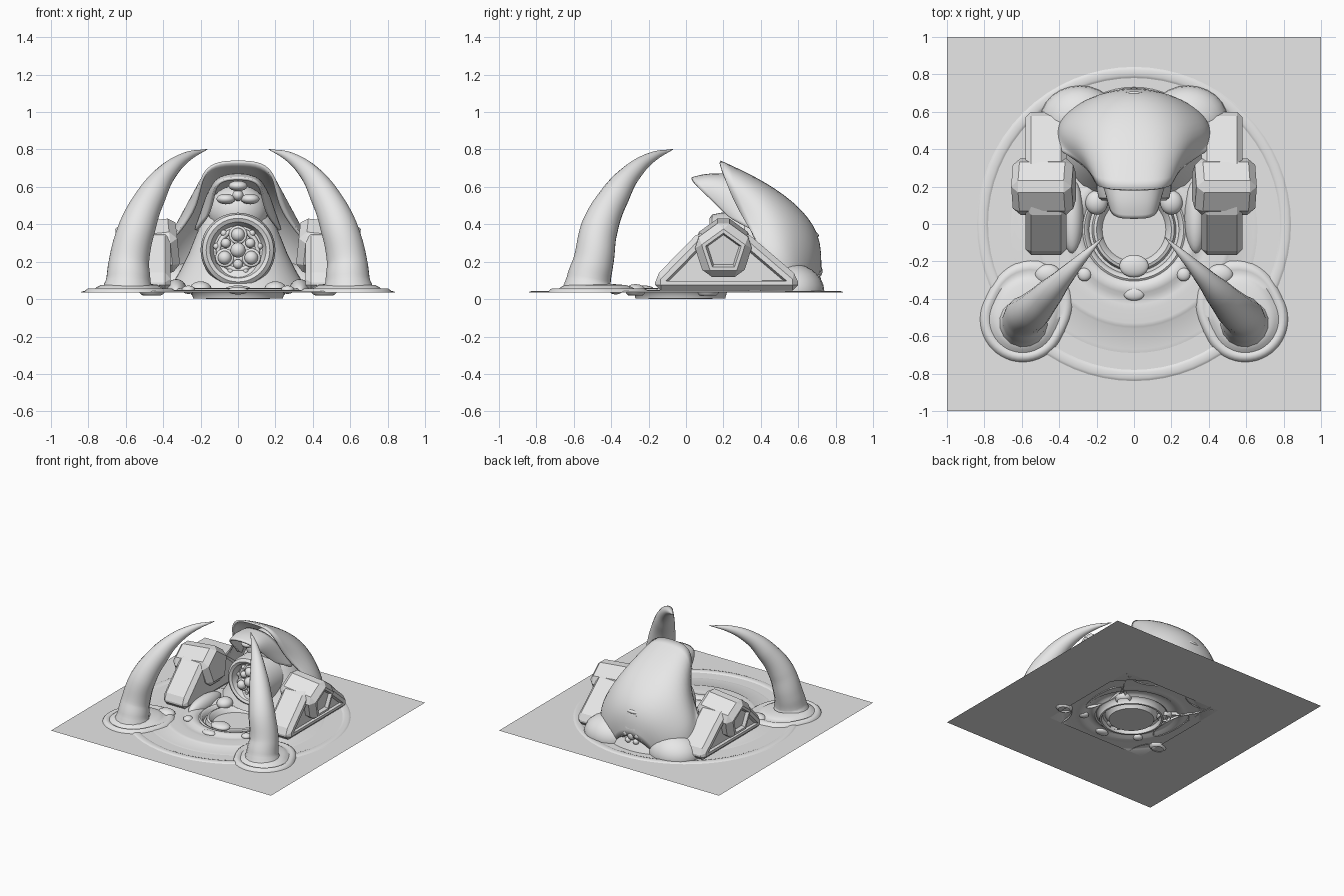
import bpy, bmesh, math
from mathutils import Vector, Matrix

if "Cube" in bpy.data.objects:
    bpy.data.objects.remove(bpy.data.objects["Cube"])

stone = bpy.data.materials.new("light_grey")
stone.diffuse_color = (0.8, 0.8, 0.8, 1)
stone.use_nodes = True
stone.node_tree.nodes["Principled BSDF"].inputs["Base Color"].default_value = stone.diffuse_color


def finish(bm, name, mirror=False, angle=35, subsurf=0, thick=0, floor=None):
    if floor is not None:
        # trim everything below the floor height
        bmesh.ops.bisect_plane(bm, geom=bm.verts[:] + bm.edges[:] + bm.faces[:], plane_co=(0, 0, floor),
                               plane_no=(0, 0, 1), clear_inner=True)
    bmesh.ops.recalc_face_normals(bm, faces=bm.faces)
    me = bpy.data.meshes.new(name)
    bm.to_mesh(me)
    bm.free()
    ob = bpy.data.objects.new(name, me)
    bpy.context.collection.objects.link(ob)
    me.materials.append(stone)
    bpy.ops.object.select_all(action='DESELECT')
    bpy.context.view_layer.objects.active = ob
    ob.select_set(True)
    if angle:
        bpy.ops.object.shade_smooth_by_angle(angle=math.radians(angle))
    if mirror:
        ob.modifiers.new("mirror", 'MIRROR').use_mirror_merge = False
    if subsurf:
        m = ob.modifiers.new("smooth", 'SUBSURF')
        m.levels = m.render_levels = subsurf
    if thick:
        m = ob.modifiers.new("thickness", 'SOLIDIFY')
        m.thickness, m.offset = thick, 0
    return ob


def loft(rows, closed=False):
    bm = bmesh.new()
    vs = [[bm.verts.new(p) for p in row] for row in rows]
    n = len(rows[0])
    for a, b in zip(vs, vs[1:]):
        for i in range(n if closed else n - 1):
            j = (i + 1) % n
            bm.faces.new((a[i], a[j], b[j], b[i]))
    return bm


def arch(half):
    # half arch (centre outwards) completed on the -x side
    return [(-x, y, z) for x, y, z in reversed(half[1:])] + half


def lathe(profile, centre, n=64, sy=1.0, facing=False):
    # facing=True turns the axis from +z to -y
    rows = []
    for r, h in profile:
        row = []
        for i in range(n):
            a = 2 * math.pi * i / n
            p = Vector((r * math.cos(a), sy * r * math.sin(a), h))
            if facing:
                p = Vector((p.x, -p.z, p.y))
            row.append(p + Vector(centre))
        rows.append(row)
    bm = loft(rows, True)
    bmesh.ops.remove_doubles(bm, verts=bm.verts, dist=0.0005)
    return bm


def torus(name, R, r, centre, facing=False, flat=1.0, floor=None):
    prof = [(R + r * math.cos(t * math.pi / 6), flat * r * math.sin(t * math.pi / 6)) for t in range(13)]
    return finish(lathe(prof, centre, 64, 1, facing), name, angle=60, floor=floor)


def balls(name, items, mirror=False, floor=None):
    bm = bmesh.new()
    for c, s in items:
        m = Matrix.Translation(c) @ Matrix.Diagonal((*s, 1))
        bmesh.ops.create_uvsphere(bm, u_segments=24, v_segments=14, radius=1, matrix=m)
    return finish(bm, name, mirror, 60, floor=floor)


def prism(profile, x0, x1, bevel, inset, depth):
    # side profile (y, z) extruded across x, bevelled, outer face recessed
    bm = bmesh.new()
    f = bm.faces.new([bm.verts.new((x0, y, z)) for y, z in profile])
    g = bmesh.ops.extrude_face_region(bm, geom=[f])['geom']
    bmesh.ops.translate(bm, verts=[v for v in g if isinstance(v, bmesh.types.BMVert)], vec=(x1 - x0, 0, 0))
    # keep the cap that the extrusion may have dropped
    bmesh.ops.holes_fill(bm, edges=bm.edges[:])
    bmesh.ops.recalc_face_normals(bm, faces=bm.faces)
    bmesh.ops.bevel(bm, geom=bm.edges[:], offset=bevel, segments=1, affect='EDGES')
    bm.normal_update()
    out = max((f for f in bm.faces if f.normal.x > 0.95), key=lambda f: f.calc_area())
    bmesh.ops.inset_region(bm, faces=[out], thickness=inset)
    bmesh.ops.inset_region(bm, faces=[out], thickness=0.012, depth=-depth)
    return bm


# Ground plate with a square opening
G = 0.035
sq = [(-1, -1), (1, -1), (1, 1), (-1, 1)]
finish(loft([[(x * k, y * k, G) for x, y in sq] for k in (1, 0.45)], True), "ground_plate", angle=0)
torus("outer_ring", 0.81, 0.03, (0, 0, G), flat=0.3, floor=G)

# Stepped basin
basin = [(0, .001), (.17, .001), (.185, .028), (.2, .042), (.215, .036), (.225, .004), (.24, .004),
         (.25, .04), (.265, .047), (.275, .04), (.29, .052), (.31, .058), (.34, .056), (.36, .042),
         (.4, .044), (.43, .048), (.46, .044), (.5, .047), (.52, .044), (.53, .038), (.64, .039), (.66, .0355)]
finish(lathe(basin, (0, -.03, 0)), "stepped_basin", angle=50)
balls("basin_knobs", [((0, -.225, .045), (.078, .06, .028)), ((0, -.375, .045), (.055, .035, .02))], floor=.02)
balls("basin_side_knobs", [((.2, .115, .05), (.06, .065, .045)), ((.265, -.27, .05), (.036, .036, .022)),
                           ((.46, -.27, .045), (.07, .055, .035))], True, floor=.02)

# Tusk sockets: teardrop flanges stretched toward the basin
rows = []
for k, z in ((1, .0355), (.97, .047), (.91, .057), (.84, .057), (.78, .05), (.7, .064), (.6, .075), (.4, .08)):
    row = []
    for i in range(48):
        a = 2 * math.pi * i / 48
        r = .228 + .1 * max(0, math.cos(a - math.radians(116))) ** 1.8
        row.append((.595 + k * r * math.cos(a), -.51 + k * r * math.sin(a), z))
    rows.append(row)
finish(loft(rows, True), "tusk_socket", True, 60)

# Curved tusks
cu = bpy.data.curves.new("tusk", 'CURVE')
cu.dimensions, cu.bevel_depth, cu.bevel_resolution = '3D', 1, 6
cu.resolution_u = 8
path = [(.59, -.525, .045, .14), (.587, -.52, .1, .12), (.583, -.495, .2, .109), (.54, -.462, .38, .1),
        (.458, -.375, .56, .077), (.38, -.29, .675, .052), (.28, -.185, .757, .028), (.165, -.07, .801, .002)]
sp = cu.splines.new('BEZIER')
sp.bezier_points.add(len(path) - 1)
for p, (x, y, z, r) in zip(sp.bezier_points, path):
    p.co, p.radius = (x, y, z), r
    p.handle_left_type = p.handle_right_type = 'AUTO'
tmp = bpy.data.objects.new("tusk_path", cu)
bpy.context.collection.objects.link(tmp)
bpy.context.view_layer.update()
bm = bmesh.new()
bm.from_mesh(tmp.evaluated_get(bpy.context.evaluated_depsgraph_get()).to_mesh())
bpy.data.objects.remove(tmp)
finish(bm, "tusk", True, 60, floor=.037)

# Side legs and pentagonal pods
leg = [(-.165, .045), (-.165, .12), (.07, .36), (.32, .36), (.6, .12), (.6, .045)]
finish(prism(leg, .36, .58, .03, .03, .025), "side_leg", True, 0)
pent = [(.2 + .172 * math.cos(math.radians(90 + 72 * i)), .27 + .172 * math.sin(math.radians(90 + 72 * i)))
        for i in range(5)]
bm = prism(pent, .32, .645, .04, .022, .025)
bmesh.ops.rotate(bm, verts=bm.verts, cent=(.48, .2, .27), matrix=Matrix.Rotation(math.radians(6), 3, 'Y'))
finish(bm, "side_pod", True, 0)

# Body mound and skirt
mound = [(.38, .036), (.36, .07), (.315, .14), (.265, .24), (.225, .34), (.185, .43), (.11, .49), (0, .51)]
finish(lathe(mound, (0, .42, 0), 48, .82), "body_mound", angle=60)
balls("body_skirt", [((.29, .56, .04), (.21, .18, .15)), ((.33, .04, .037), (.06, .2, .07))], True, floor=.037)

# Hood shell: arches from the front rim to the tail
hood = [[(0, .18, .735), (.13, .185, .73), (.2, .2, .655), (.215, .27, .5), (.31, .35, .36), (.425, .4, .26)],
        [(0, .38, .645), (.14, .38, .64), (.25, .4, .56), (.33, .44, .42), (.41, .47, .28), (.415, .49, .15)],
        [(0, .57, .525), (.13, .57, .515), (.24, .57, .45), (.33, .57, .34), (.38, .58, .2), (.38, .58, .08)],
        [(0, .72, .36), (.09, .715, .34), (.18, .7, .29), (.24, .68, .2), (.265, .66, .12), (.27, .64, .05)],
        [(0, .715, .15), (.05, .715, .14), (.09, .705, .12), (.13, .69, .09), (.15, .68, .07), (.16, .67, .05)]]
finish(loft([arch(r) for r in hood]), "hood_shell", angle=60, subsurf=2, thick=.016)

# Inner visor under the hood
visor = [[(0, .03, .645), (.08, .03, .64), (.125, .06, .6), (.135, .15, .52), (.165, .24, .43)],
         [(0, .11, .67), (.1, .11, .66), (.14, .15, .61), (.165, .22, .51), (.2, .3, .4)],
         [(0, .22, .67), (.1, .24, .65), (.16, .28, .57), (.19, .34, .47), (.24, .4, .34)]]
finish(loft([arch(r) for r in visor]), "inner_visor", angle=60, subsurf=2, thick=.015)
balls("visor_lining", [((0, .37, .47), (.16, .14, .14))])
balls("visor_cluster", [((0, .2, .605), (.05, .05, .028)), ((-.065, .22, .535), (.05, .05, .028)),
                        ((.065, .22, .535), (.05, .05, .028)), ((0, .22, .555), (.03, .04, .03))])

# Round front port with a cluster of orbs
C = Vector((0, .15, .262))
port = [(.2, -.26), (.2, -.04), (.19, .01), (.17, .025), (.15, .015), (.14, -.02), (.13, -.04), (0, -.04)]
finish(lathe(port, C, 48, 1, True), "front_port", angle=40)
torus("port_ring", .105, .014, C + Vector((0, .03, 0)), True)
spin = lambda a, r, y: C + Vector((r * math.cos(math.radians(a)), y, r * math.sin(math.radians(a))))
orbs = [(C, (.04, .04, .04))]
for i in range(3):
    c = spin(90 + 120 * i, .082, 0)
    orbs.append((c, (.036, .036, .036)))
    torus("orb_collar", .04, .01, c + Vector((0, .01, 0)), True)
    orbs.append((spin(30 + 120 * i, .075, .02), (.026, .026, .026)))
for i in range(9):
    orbs.append((spin(40 * i + 10, .118, .03), (.017, .017, .017)))
balls("port_orbs", orbs)

# Tail clasp: strap plate with small studs
bm = bmesh.new()
m = Matrix.Translation((0, .695, .265)) @ Matrix.Rotation(math.radians(8), 4, 'X') @ Matrix.Diagonal((.11, .04, .15, 1))
bmesh.ops.create_cube(bm, size=1, matrix=m)
bmesh.ops.bevel(bm, geom=bm.edges[:], offset=.012, segments=2, affect='EDGES')
finish(bm, "tail_strap", angle=40)
balls("tail_studs", [((0, .705, .15), (.035, .025, .035)), ((0, .685, .34), (.055, .025, .018))])
balls("tail_side_studs", [((.05, .7, .16), (.03, .025, .028)), ((.085, .69, .135), (.025, .025, .025)),
                          ((.035, .7, .105), (.024, .022, .022))], True)
